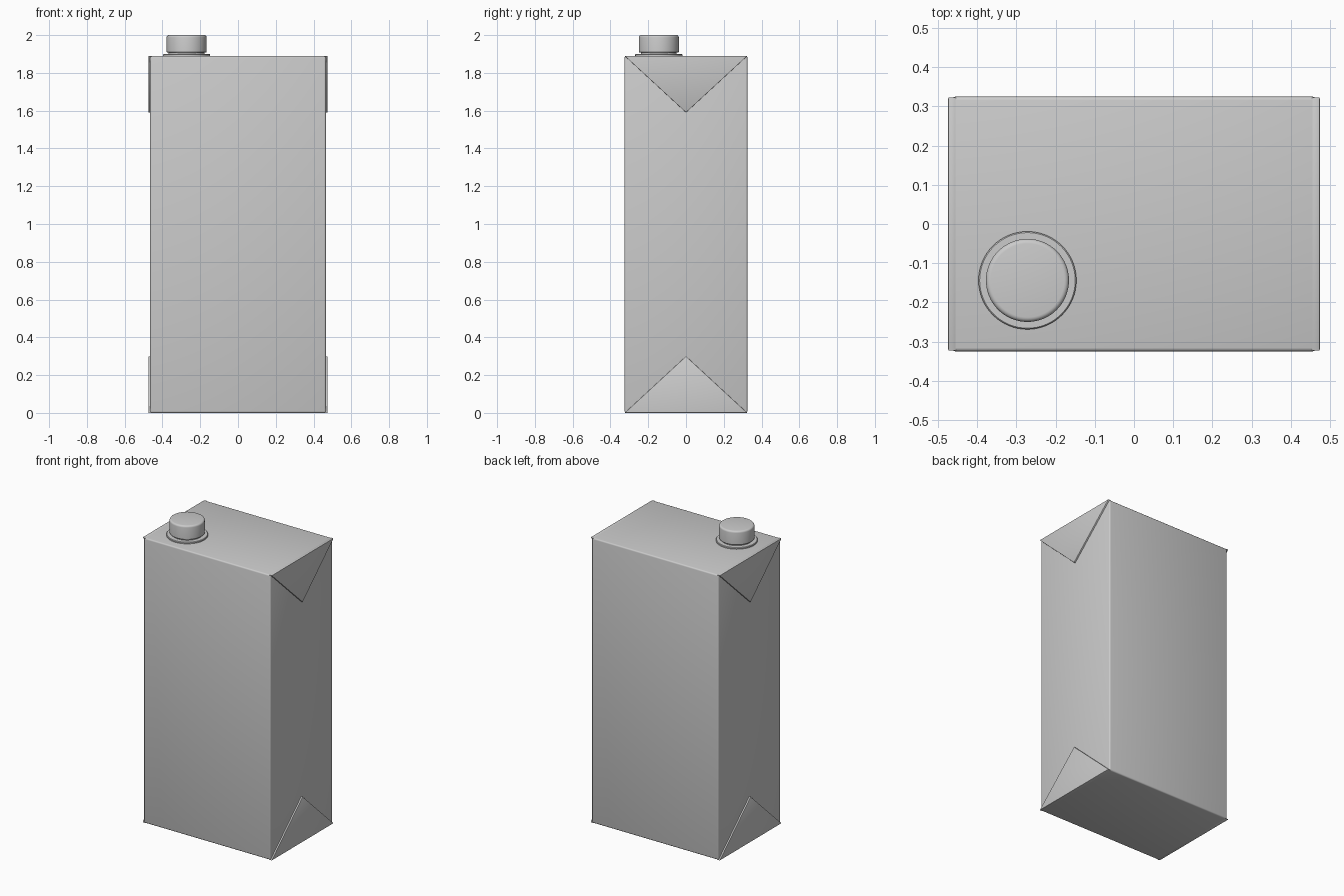
import bpy, bmesh, math

if "Cube" in bpy.data.objects:
    bpy.data.objects.remove(bpy.data.objects["Cube"])

W, D, H = 0.465, 0.325, 1.89      # half width, half depth, height of the carton
FLAP_X, FLAP_H = 0.475, 0.30      # outer face and height of the folded ears


def finish(name, bm, bevel=0, segments=3):
    bmesh.ops.recalc_face_normals(bm, faces=bm.faces)
    mesh = bpy.data.meshes.new(name)
    bm.to_mesh(mesh)
    bm.free()
    ob = bpy.data.objects.new(name, mesh)
    bpy.context.collection.objects.link(ob)
    bpy.context.view_layer.objects.active = ob
    ob.select_set(True)
    if bevel:
        mod = ob.modifiers.new("soft_edges", 'BEVEL')
        mod.width, mod.segments = bevel, segments
        bpy.ops.object.modifier_apply(modifier=mod.name)
    bpy.ops.object.shade_smooth_by_angle(angle=math.radians(35))
    ob.select_set(False)
    return ob


def box(name, size, centre, bevel):
    bm = bmesh.new()
    bmesh.ops.create_cube(bm, size=1)
    bmesh.ops.scale(bm, vec=size, verts=bm.verts)
    bmesh.ops.translate(bm, vec=centre, verts=bm.verts)
    return finish(name, bm, bevel)


def flap(name, side, z_edge, z_tip):
    # triangular ear folded flat against the side panel
    bm = bmesh.new()
    outline = [(-D, z_edge), (D, z_edge), (0, z_tip)]
    face = bm.faces.new([bm.verts.new((side * (W - 0.012), y, z)) for y, z in outline])
    ext = bmesh.ops.extrude_face_region(bm, geom=[face])
    moved = [g for g in ext["geom"] if isinstance(g, bmesh.types.BMVert)]
    bmesh.ops.translate(bm, vec=(side * (FLAP_X - W + 0.012), 0, 0), verts=moved)
    return finish(name, bm, 0.003, 2)


def lathe(name, profile, centre, steps=64):
    bm = bmesh.new()
    verts = [bm.verts.new((centre[0] + r, centre[1], z)) for r, z in profile]
    edges = [bm.edges.new(pair) for pair in zip(verts, verts[1:])]
    bmesh.ops.spin(bm, geom=verts + edges, cent=(*centre, 0), axis=(0, 0, 1),
                   angle=math.tau, steps=steps)
    bmesh.ops.remove_doubles(bm, verts=bm.verts, dist=1e-5)
    return finish(name, bm)


# Carton body
box("carton_body", (2 * W, 2 * D, H), (0, 0, H / 2), 0.009)

# Four folded ears, top and bottom on each side
for side, label in ((-1, "left"), (1, "right")):
    flap(f"top_flap_{label}", side, H, H - FLAP_H)
    flap(f"bottom_flap_{label}", side, 0, FLAP_H)

# Spout: base flange, neck and screw cap
spout = (-0.272, -0.144)
lathe("spout_flange", [(0, 1.88), (0.125, 1.88), (0.125, 1.897), (0.122, 1.90), (0, 1.90)], spout)
lathe("spout_neck", [(0, 1.89), (0.095, 1.89), (0.095, 1.93), (0, 1.93)], spout)
cap = [(0, 1.907), (0.102, 1.907), (0.106, 1.911)]
cap += [(0.094 + 0.012 * math.cos(a), 1.988 + 0.012 * math.sin(a))
        for a in (math.pi / 8 * i for i in range(5))]
lathe("screw_cap", cap + [(0, 2.0)], spout)
